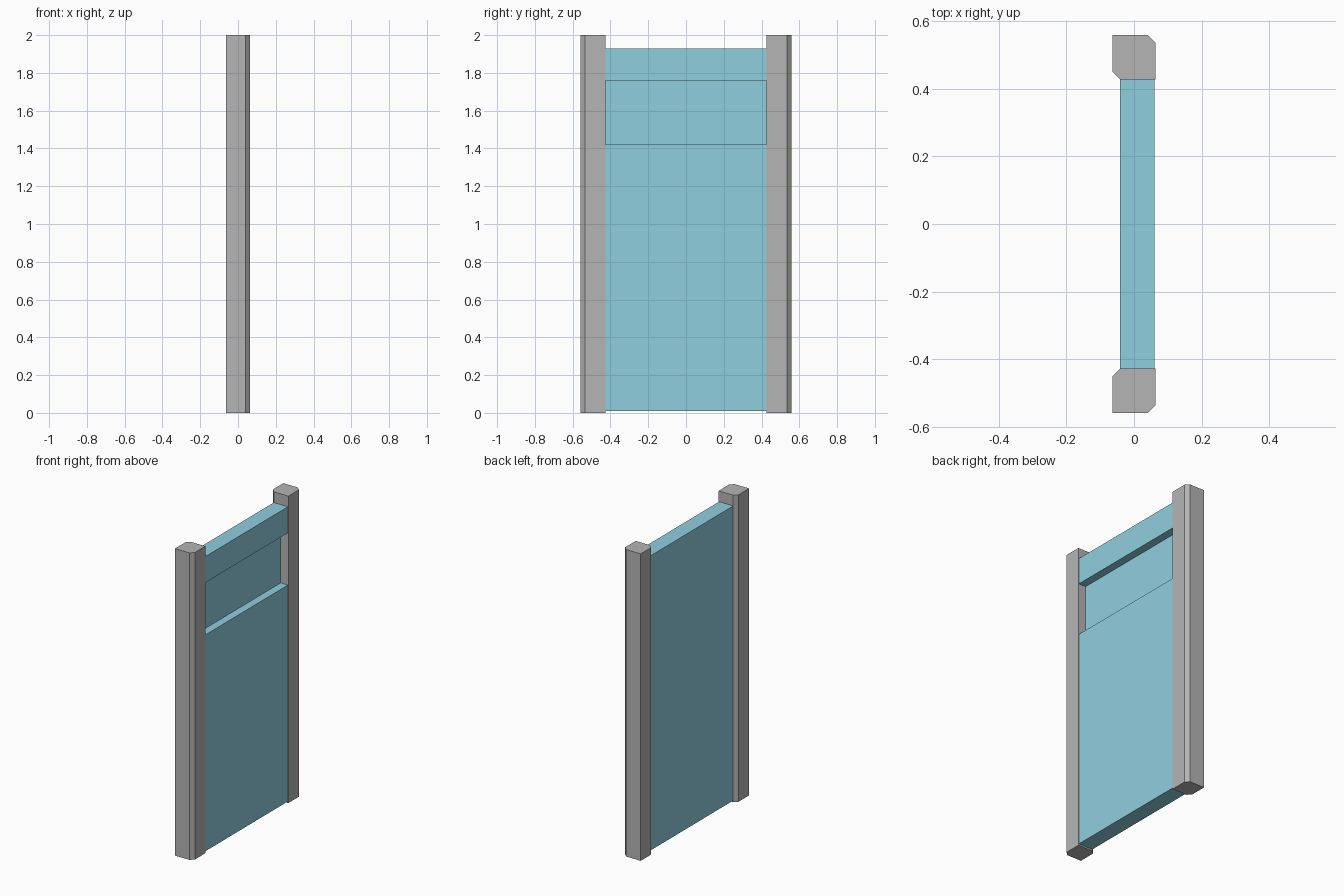
import bpy
import bmesh
from mathutils import Vector

cube = bpy.data.objects.get("Cube")
if cube:
    bpy.data.objects.remove(cube, do_unlink=True)


def make_material(name, rgb):
    mat = bpy.data.materials.new(name)
    mat.use_nodes = True
    color = (*rgb, 1)
    mat.diffuse_color = color
    mat.node_tree.nodes["Principled BSDF"].inputs["Base Color"].default_value = color
    return mat


def prism(name, profile, travel, mat):
    """Extrude a closed profile along the travel vector."""
    bm = bmesh.new()
    face = bm.faces.new([bm.verts.new(p) for p in profile])
    result = bmesh.ops.extrude_face_region(bm, geom=[face], use_keep_orig=True)
    moved = [g for g in result["geom"] if isinstance(g, bmesh.types.BMVert)]
    bmesh.ops.translate(bm, verts=moved, vec=Vector(travel))
    bmesh.ops.recalc_face_normals(bm, faces=bm.faces)
    mesh = bpy.data.meshes.new(name)
    bm.to_mesh(mesh)
    bm.free()
    mesh.materials.append(mat)
    obj = bpy.data.objects.new(name, mesh)
    bpy.context.collection.objects.link(obj)
    return obj


grey = make_material("post grey", (0.46, 0.46, 0.46))
teal = make_material("panel blue", (0.28, 0.62, 0.74))

half_width = 0.064
inner, outer = 0.427, 0.558
chamfer = 0.023
height = 2.0

# Two mirrored posts, each with opposite corners chamfered
post_profile = [
    (-half_width + chamfer, inner),
    (half_width, inner),
    (half_width, outer - chamfer),
    (half_width - chamfer, outer),
    (-half_width, outer),
    (-half_width, inner + chamfer),
]
for name, side in (("front_post", -1), ("back_post", 1)):
    prism(name, [(x, side * y, 0) for x, y in post_profile], (0, 0, height), grey)

# Panel between the posts, with a full-width recess on its +x face
back, face, recess = -0.041, 0.061, 0.009
panel_profile = [
    (back, 0.01), (face, 0.01),
    (face, 1.42), (recess, 1.42),
    (recess, 1.76), (face, 1.76),
    (face, 1.93), (back, 1.93),
]
prism("panel", [(x, -inner, z) for x, z in panel_profile], (0, 2 * inner, 0), teal)
